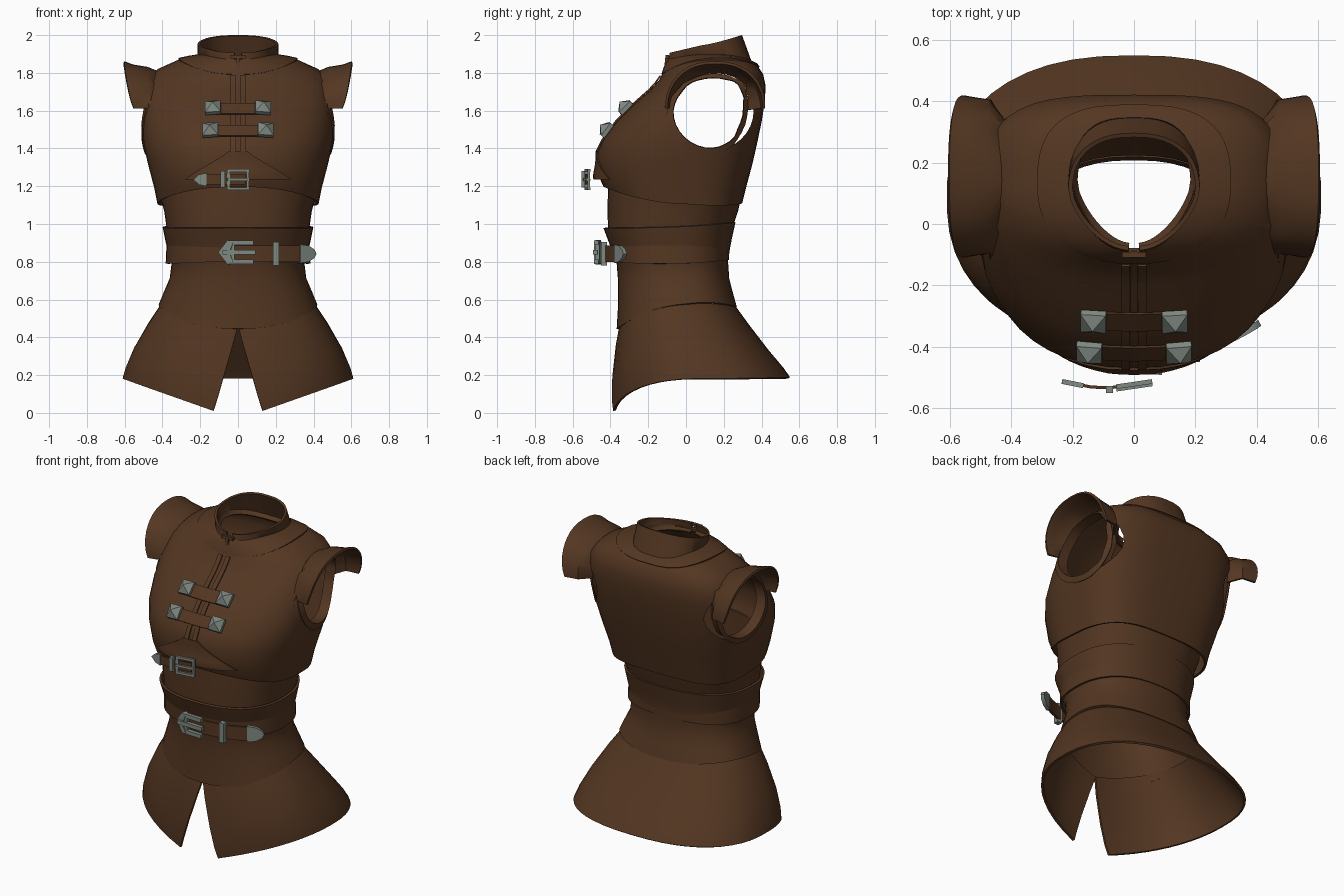
import bpy, bmesh, math
from mathutils import Vector, Matrix
from mathutils.bvhtree import BVHTree

if "Cube" in bpy.data.objects:
    bpy.data.objects.remove(bpy.data.objects["Cube"])


def material(name, rgb):
    m = bpy.data.materials.new(name)
    m.diffuse_color = (*rgb, 1)
    m.use_nodes = True
    m.node_tree.nodes["Principled BSDF"].inputs["Base Color"].default_value = m.diffuse_color
    return m


LEATHER = material("brown_leather", (0.087, 0.037, 0.0155))
STEEL = material("dull_steel", (0.215, 0.25, 0.222))


def finish(name, bm, mat, thick=0, cutters=()):
    """Turn a bmesh into an object, thicken it, cut it and shade it."""
    bmesh.ops.remove_doubles(bm, verts=bm.verts, dist=1e-5)
    me = bpy.data.meshes.new(name)
    bm.to_mesh(me)
    bm.free()
    ob = bpy.data.objects.new(name, me)
    bpy.context.collection.objects.link(ob)
    me.materials.append(mat)
    bpy.ops.object.select_all(action='DESELECT')
    ob.select_set(True)
    bpy.context.view_layer.objects.active = ob
    if thick:
        s = ob.modifiers.new("thickness", 'SOLIDIFY')
        s.thickness, s.offset = thick, 0
        bpy.ops.object.modifier_apply(modifier=s.name)
    for c in cutters:
        b = ob.modifiers.new("cut", 'BOOLEAN')
        b.object, b.operation, b.solver = c, 'DIFFERENCE', 'EXACT'
        bpy.ops.object.modifier_apply(modifier=b.name)
    bpy.ops.object.shade_smooth_by_angle(angle=math.radians(40))
    return ob


def grid(rows):
    """Quads between equally long rows of points."""
    bm = bmesh.new()
    vs = [[bm.verts.new(p) for p in r] for r in rows]
    for r, q in zip(vs, vs[1:]):
        for i in range(len(r) - 1):
            bm.faces.new((r[i], r[i + 1], q[i + 1], q[i]))
    return bm


def loft(rows, gaps=None, back=2.4, tapers=None, pointed=False, seg=44):
    """Rows: half width, front y, back y, z at front, side and back."""
    out = []
    for k, (w, yf, yb, zf, zs, zb) in enumerate(rows):
        g = gaps[k] if gaps else 0
        taper = tapers.get(k, 0) if tapers else 0
        a0 = math.asin((g / w) ** 1.15)
        pts = []
        for i in range(seg + 1):
            a = a0 + (2 * math.pi - 2 * a0) * i / seg
            s, c = math.sin(a), math.cos(a)
            n = 2.3 if c > 0 else back
            x = w * math.copysign(abs(s) ** (2 / n), s) * (1 - taper * max(c, 0))
            e = math.copysign(abs(c) ** (2 / n), c)
            y = (yf + yb) / 2 - (yb - yf) / 2 * e
            z = zs + (zf - zb) / 2 * c + ((zf + zb) / 2 - zs) * c * c
            if pointed:
                z = zf + (zs - zf) * abs(x) / w if c > 0 else zs + (zb - zs) * c * c
            pts.append((x, y, z))
        out.append(pts)
    return grid(out)


# Flared skirt with a front slit
finish("skirt", loft([
    (0.40, -0.345, 0.25, 0.46, 0.575, 0.57), (0.47, -0.365, 0.33, 0.35, 0.47, 0.46),
    (0.545, -0.385, 0.43, 0.17, 0.34, 0.33), (0.59, -0.39, 0.51, 0.035, 0.235, 0.235),
    (0.605, -0.385, 0.545, -0.035, 0.18, 0.185)],
    gaps=[0, 0.028, 0.075, 0.11, 0.13], pointed=True), LEATHER, 0.014)

# Waist with a flared upper lip and a curved hem
finish("waist", loft([
    (0.392, -0.43, 0.255, 0.98, 0.985, 1.01), (0.375, -0.40, 0.235, 0.90, 0.90, 0.92),
    (0.345, -0.36, 0.215, 0.79, 0.79, 0.81), (0.355, -0.352, 0.222, 0.69, 0.71, 0.71),
    (0.385, -0.352, 0.24, 0.58, 0.64, 0.64), (0.414, -0.36, 0.262, 0.445, 0.57, 0.56)]),
    LEATHER, 0.014)

# Main belt
finish("belt", loft([
    (0.372, -0.395, 0.225, 0.90, 0.895, 0.915),
    (0.377, -0.385, 0.222, 0.80, 0.79, 0.81)]), LEATHER, 0.012)

# Midriff between waist and chest
finish("midriff", loft([
    (0.41, -0.405, 0.29, 1.25, 1.16, 1.16), (0.385, -0.41, 0.27, 1.07, 1.07, 1.07),
    (0.365, -0.405, 0.23, 0.93, 0.93, 0.95)]), LEATHER, 0.012)

# Armhole cutters
HY, HZ, RY, RZ = 0.14, 1.60, 0.218, 0.21
cutters = []
for s in (-1, 1):
    bm = bmesh.new()
    m = (Matrix.Translation((s * 0.66, HY, HZ)) @ Matrix.Diagonal((1, RY, RZ, 1))
         @ Matrix.Rotation(math.pi / 2, 4, 'Y'))
    bmesh.ops.create_cone(bm, cap_ends=True, segments=32, radius1=1, radius2=1,
                          depth=0.72, matrix=m)
    cutters.append(finish("armhole_cutter", bm, LEATHER))
    cutters[-1].hide_render = True

# Chest
chest = loft([
    (0.42, -0.43, 0.29, 1.20, 1.11, 1.11), (0.436, -0.458, 0.31, 1.26, 1.19, 1.19),
    (0.47, -0.463, 0.345, 1.38, 1.32, 1.32), (0.495, -0.43, 0.37, 1.45, 1.43, 1.43),
    (0.503, -0.36, 0.395, 1.54, 1.55, 1.55), (0.50, -0.27, 0.41, 1.63, 1.66, 1.65),
    (0.48, -0.19, 0.415, 1.70, 1.75, 1.73), (0.42, -0.135, 0.402, 1.76, 1.815, 1.79),
    (0.32, -0.11, 0.375, 1.81, 1.86, 1.83), (0.215, -0.085, 0.345, 1.86, 1.885, 1.85)],
    back=3.3, tapers={9: 0.3})
chest.normal_update()
surface = BVHTree.FromBMesh(chest)
finish("chest", chest, LEATHER, 0.014, cutters)
for c in cutters:
    bpy.data.objects.remove(c)

# Yoke and collar
finish("yoke", loft([
    (0.20, -0.09, 0.345, 1.868, 1.894, 1.86), (0.26, -0.112, 0.37, 1.83, 1.885, 1.848),
    (0.315, -0.125, 0.386, 1.79, 1.872, 1.83)], back=2.8, tapers={0: 0.35}), LEATHER, 0.012)
finish("collar", loft([
    (0.208, -0.08, 0.29, 1.905, 1.95, 1.998), (0.208, -0.09, 0.345, 1.855, 1.89, 1.85),
    (0.19, -0.065, 0.32, 1.845, 1.865, 1.83)],
    gaps=[0.025] * 3, tapers={0: 0.3, 1: 0.3, 2: 0.35}), LEATHER, 0.014)


# Armhole trims and flared shoulder caps
def near(s, t, scale, dx):
    """Point on the chest around an armhole, shifted outwards."""
    p = Vector((s * 0.5, HY + RY * scale * math.cos(t), HZ + RZ * scale * math.sin(t)))
    p, nrm = surface.find_nearest(p)[:2]
    return p + nrm * (math.copysign(1, nrm.x * s) * dx)


for s, side in ((-1, "left"), (1, "right")):
    rings = [[], [], []]
    for i in range(33):
        t = 2 * math.pi * i / 32
        rings[0].append(near(s, t, 1.13, 0.009))
        rings[1].append(near(s, t, 0.97, 0.011))
        rings[2].append(rings[1][-1] + Vector((-0.06 * s, 0, 0)))
    finish(side + "_armhole_trim", grid(rings), LEATHER, 0.01)
    angles = [math.pi * (i / 20 * 1.04 - 0.02) for i in range(21)]
    rows = [[near(s, t, 1.28, 0.0) for t in angles]]
    for x_end, x_top, ry, rz in ((0.47, 0.48, 0.245, 0.200), (0.525, 0.555, 0.253, 0.212),
                                 (0.553, 0.605, 0.258, 0.230)):
        row = []
        for t in angles:
            u = max(math.sin(t), 0) ** 0.6
            c = math.copysign(abs(math.cos(t)) ** 0.85, math.cos(t))
            row.append((s * (x_end + (x_top - x_end) * u), 0.155 + ry * c,
                        1.625 + rz * math.sin(t)))
        rows.append(row)
    finish(side + "_shoulder_cap", grid(rows), LEATHER, 0.014)


def front(x, z):
    hit, normal = surface.ray_cast(Vector((x, -2, z)), Vector((0, 1, 0)))[:2]
    return hit, (normal if normal.y < 0 else -normal)


def patch(name, rows, lift=0.012, n=12, bulge=0):
    """Plate lying on the chest; rows are z, left x, right x."""
    pts = []
    for k, (z, a, b) in enumerate(rows):
        pts.append([])
        for i in range(n + 1):
            p, nrm = front(a + (b - a) * i / n, z)
            out = bulge * (k / len(rows)) ** 2 * (1 - (2 * i / n - 1) ** 2)
            pts[-1].append(p + nrm * lift + Vector((0, -out, 0)))
    finish(name, grid(pts), LEATHER, 0.008)


def ribbon(name, path, z0, z1, mat=LEATHER, thick=0.01):
    """Upright band along an x, y path."""
    finish(name, grid([[(x, y, z) for x, y in path] for z in (z0, z1)]), mat, thick)


def bars(name, segments, t, mat=STEEL):
    """Square bars joined into one part."""
    bm = bmesh.new()
    for a, b in segments:
        a, b = Vector(a), Vector(b)
        d = b - a
        m = (Matrix.Translation((a + b) / 2) @ d.to_track_quat('Z', 'Y').to_matrix().to_4x4()
             @ Matrix.Diagonal((t, t, d.length + t, 1)))
        bmesh.ops.create_cube(bm, size=1, matrix=m)
    finish(name, bm, mat)


def plate(name, outline, thick):
    bm = bmesh.new()
    bm.faces.new([bm.verts.new(p) for p in outline])
    finish(name, bm, STEEL, thick)


# Front placket and triangular flap
zs = [1.78 - 0.04 * i for i in range(11)]
for s, side in ((-1, "left"), (1, "right")):
    patch(side + "_placket", [(z, s * 0.012, s * 0.04) for z in zs], n=2)
patch("chest_flap", [(1.38 - 0.02 * i, -0.05 - 0.032 * i, 0.05 + 0.032 * i)
                     for i in range(8)], bulge=0.035)
bars("collar_clasp", [((-0.03, -0.1, 1.885), (0.03, -0.1, 1.885)),
                      ((0, -0.105, 1.84), (0, -0.1, 1.885))], 0.018, LEATHER)

# Two clasp straps ending in pyramid studs
for z, x in ((1.595, 0.13), (1.48, 0.143)):
    patch("clasp_strap", [(z + d, -x, x) for d in (-0.028, 0, 0.028)], 0.022)
    for s in (-1, 1):
        p, nrm = front(s * x, z)
        ax = (Vector((1, 0, 0)) - nrm * nrm.x).normalized()
        m = Matrix((ax, nrm.cross(ax), nrm)).transposed().to_4x4()
        m = Matrix.Translation(p + nrm * 0.03) @ m
        spin = Matrix.Rotation(math.pi / 4, 4, 'Z')
        bm = bmesh.new()
        for r1, r2, h, dz in ((0.058, 0.058, 0.022, 0), (0.058, 0, 0.034, 0.028)):
            bmesh.ops.create_cone(bm, cap_ends=True, segments=4, radius1=r1, radius2=r2,
                                  depth=h, matrix=m @ Matrix.Translation((0, 0, dz)) @ spin)
        finish("stud", bm, STEEL)

# Chest strap with small buckle
ribbon("chest_strap_end", [(-0.19, -0.522), (-0.14, -0.532), (-0.08, -0.535), (0.04, -0.515)],
       1.208, 1.264)
plate("chest_strap_tip", [(-0.165, -0.528, 1.20), (-0.165, -0.528, 1.27), (-0.205, -0.52, 1.262),
                          (-0.235, -0.514, 1.235), (-0.205, -0.52, 1.208)], 0.016)
ring = [(-0.05, -0.53, 1.187), (0.052, -0.515, 1.187), (0.052, -0.515, 1.283), (-0.05, -0.53, 1.283)]
bars("chest_buckle", list(zip(ring, ring[1:] + ring[:1]))
     + [((-0.05, -0.538, 1.235), (0.052, -0.523, 1.235))], 0.015)
bars("chest_strap_loop", [((-0.08, -0.54, 1.205), (-0.08, -0.54, 1.268))], 0.024)

# Loose end of the main belt with large buckle
ribbon("belt_end", [(-0.05, -0.425), (0.08, -0.44), (0.2, -0.425), (0.28, -0.395), (0.345, -0.36)],
       0.80, 0.885, thick=0.014)
plate("belt_tip", [(0.325, -0.372, 0.793), (0.325, -0.372, 0.892), (0.37, -0.348, 0.885),
                   (0.40, -0.33, 0.865), (0.41, -0.322, 0.842), (0.40, -0.33, 0.82),
                   (0.37, -0.348, 0.80)], 0.022)
bars("belt_loop", [((0.2, -0.435, 0.797), (0.2, -0.435, 0.888))], 0.032)
plate("belt_buckle_plate", [(-0.10, -0.445, 0.85), (-0.05, -0.465, 0.915), (-0.02, -0.47, 0.905),
                            (-0.04, -0.475, 0.85), (-0.02, -0.47, 0.795), (-0.05, -0.465, 0.785)],
      0.03)
bars("belt_buckle", [((-0.04, -0.47, 0.90), (0.07, -0.475, 0.90)),
                     ((-0.04, -0.47, 0.80), (0.07, -0.475, 0.80)),
                     ((-0.03, -0.47, 0.80), (-0.03, -0.47, 0.90)),
                     ((-0.07, -0.475, 0.85), (0.08, -0.48, 0.85))], 0.024)
